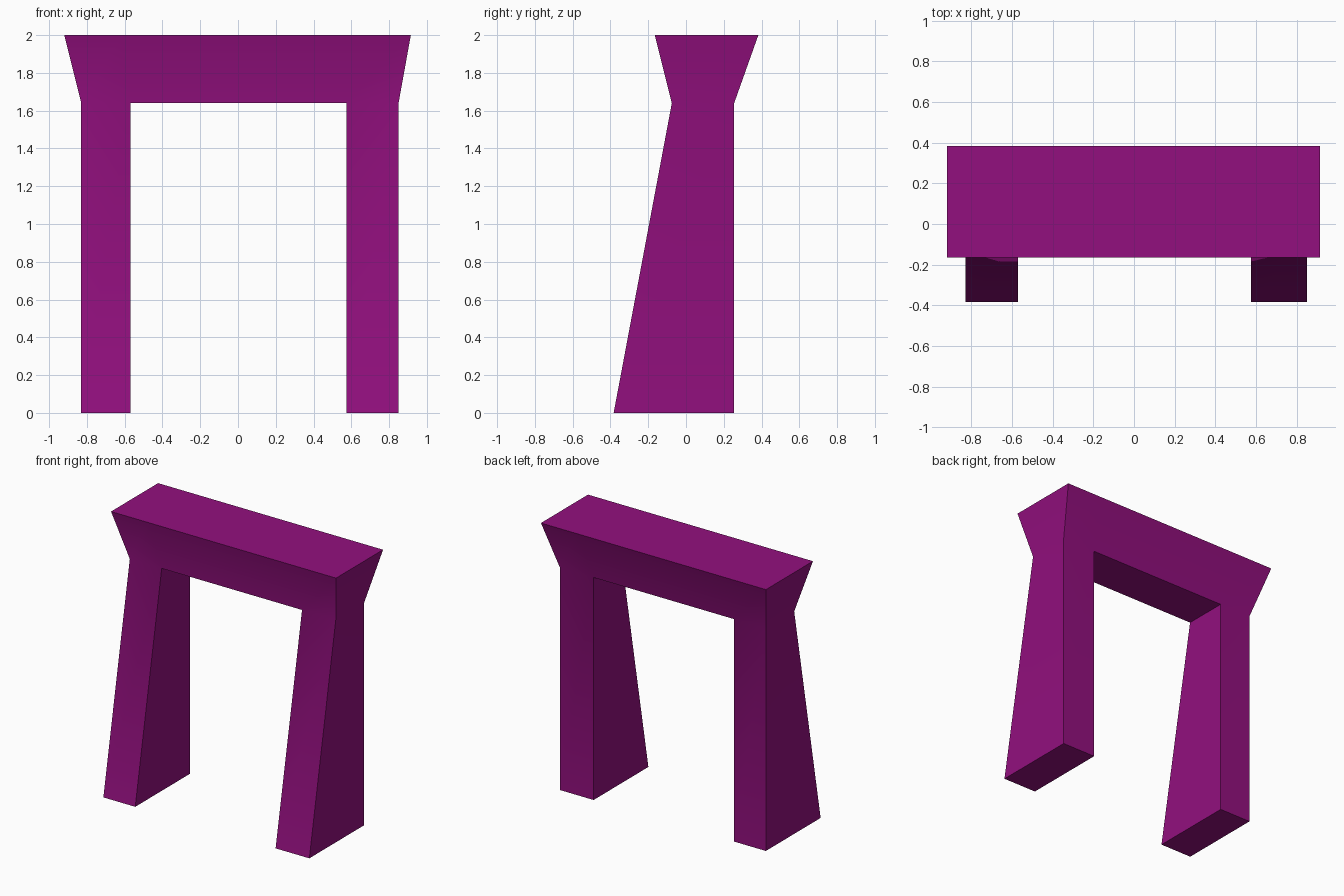
import bpy, bmesh

if "Cube" in bpy.data.objects:
    bpy.data.objects.remove(bpy.data.objects["Cube"])

XS = (-0.83, -0.57, 0.575, 0.85)       # leg edges across the width
TOP_XS = (-0.92, -0.62, 0.62, 0.915)   # flared edges at the top
LEG_H, HEIGHT = 1.64, 2.0

bm = bmesh.new()


def row(xs, y, z):
    return [bm.verts.new((x, y, z)) for x in xs]


def wrap(lower, upper):
    """Side walls between two matching loops."""
    n = len(lower)
    for i in range(n):
        j = (i + 1) % n
        bm.faces.new((lower[i], lower[j], upper[j], upper[i]))


# Flared lintel
front, back = row(XS, -0.075, LEG_H), row(XS, 0.255, LEG_H)
top_front, top_back = row(TOP_XS, -0.165, HEIGHT), row(TOP_XS, 0.383, HEIGHT)
wrap(front + back[::-1], top_front + top_back[::-1])
bm.faces.new(top_front + top_back[::-1])
bm.faces.new((front[1], back[1], back[2], front[2]))

# Legs with a slanted front and an upright back
for a in (0, 2):
    b = a + 1
    foot = row(XS[a:b + 1], -0.383, 0) + row(XS[a:b + 1], 0.255, 0)[::-1]
    wrap(foot, [front[a], front[b], back[b], back[a]])
    bm.faces.new(foot[::-1])

bmesh.ops.recalc_face_normals(bm, faces=bm.faces)
mesh = bpy.data.meshes.new("archway")
bm.to_mesh(mesh)
bm.free()

# Purple material
mat = bpy.data.materials.new("purple")
mat.diffuse_color = (0.29, 0.005, 0.21, 1)
mat.use_nodes = True
mat.node_tree.nodes["Principled BSDF"].inputs["Base Color"].default_value = mat.diffuse_color
mesh.materials.append(mat)

arch = bpy.data.objects.new("archway", mesh)
bpy.context.collection.objects.link(arch)
bpy.context.view_layer.objects.active = arch
arch.select_set(True)
bpy.ops.object.shade_smooth_by_angle(angle=0.5236)
